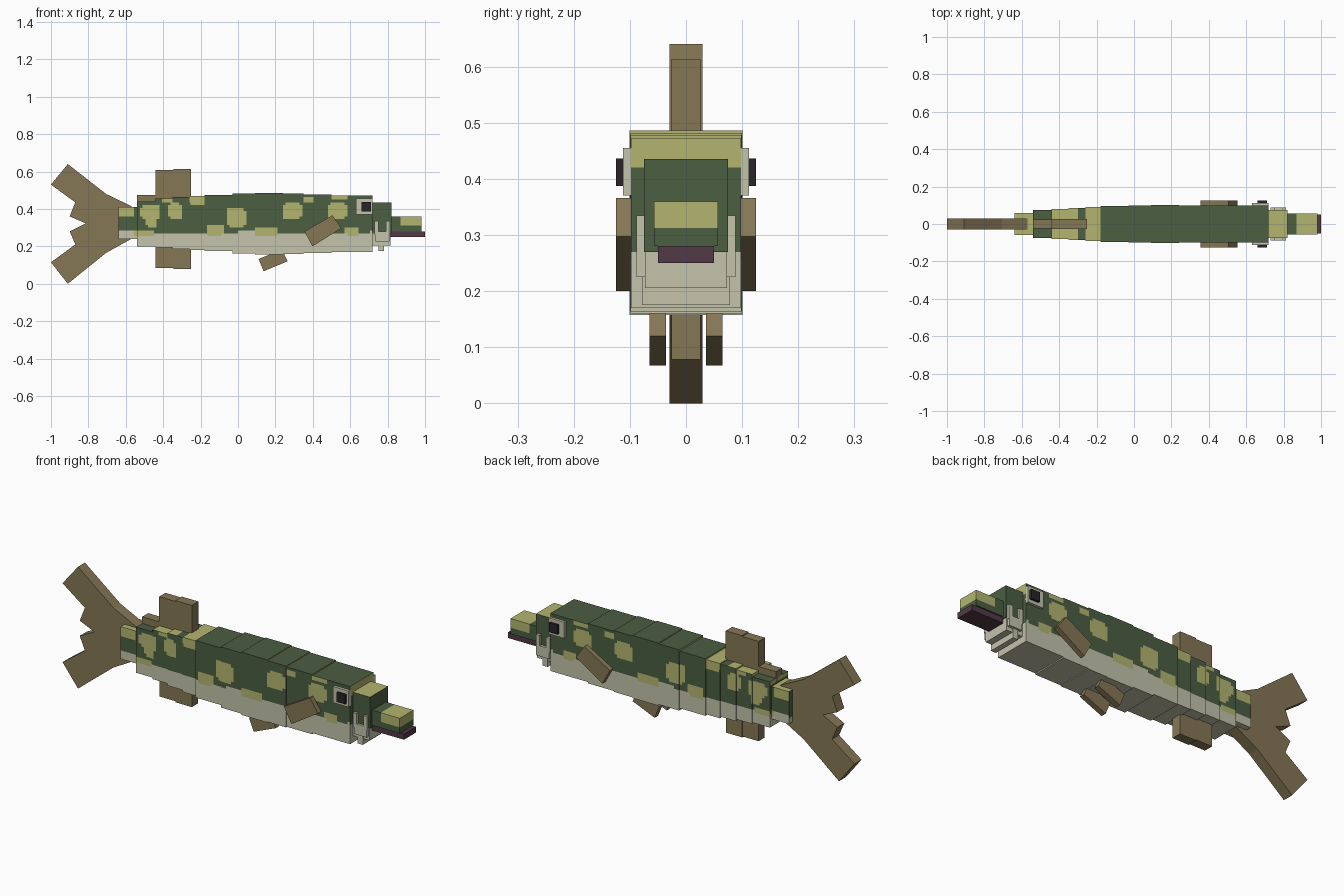
import bpy, bmesh, math
from mathutils import Vector

cube = bpy.data.objects.get("Cube")
if cube:
    bpy.data.objects.remove(cube, do_unlink=True)


def make_material(name, rgb):
    linear = [((c / 255 + 0.055) / 1.055) ** 2.4 for c in rgb]
    mat = bpy.data.materials.new(name)
    mat.use_nodes = True
    mat.diffuse_color = (*linear, 1)
    mat.node_tree.nodes["Principled BSDF"].inputs["Base Color"].default_value = (*linear, 1)
    return mat


green = make_material("dark green", (75, 94, 66))
yellow = make_material("olive yellow", (180, 181, 112))
cream = make_material("belly cream", (196, 195, 172))
brown = make_material("fin brown", (134, 119, 85))
purple = make_material("mouth purple", (82, 58, 70))
black = make_material("eye black", (40, 36, 41))
GREEN, YELLOW, CREAM = range(3)


def finish(name, bm, *mats):
    bmesh.ops.recalc_face_normals(bm, faces=bm.faces)
    mesh = bpy.data.meshes.new(name)
    bm.to_mesh(mesh)
    bm.free()
    for mat in mats:
        mesh.materials.append(mat)
    obj = bpy.data.objects.new(name, mesh)
    bpy.context.collection.objects.link(obj)
    return obj


def box_mesh(x0, x1, y0, y1, z0, z1):
    bm = bmesh.new()
    bmesh.ops.create_cube(bm, size=1)
    for v in bm.verts:
        v.co = Vector((x1 if v.co.x > 0 else x0, y1 if v.co.y > 0 else y0, z1 if v.co.z > 0 else z0))
    return bm


def box(name, mat, x0, x1, y0, y1, z0, z1):
    return finish(name, box_mesh(x0, x1, y0, y1, z0, z1), mat)


def prism(name, mat, outline, y0, y1):
    """Side outline in x and z, extruded across y."""
    bm = bmesh.new()
    face = bm.faces.new([bm.verts.new((x, y0, z)) for x, z in outline])
    result = bmesh.ops.extrude_face_region(bm, geom=[face])
    moved = [g for g in result["geom"] if isinstance(g, bmesh.types.BMVert)]
    bmesh.ops.translate(bm, verts=moved, vec=(0, y1 - y0, 0))
    return finish(name, bm, mat)


def cut(bm, axis, low, high, step):
    """Slice a mesh on a regular grid so that its faces can be coloured by rule."""
    normal = Vector([float(i == axis) for i in range(3)])
    for i in range(math.ceil(low / step), math.ceil(high / step)):
        geom = bm.verts[:] + bm.edges[:] + bm.faces[:]
        bmesh.ops.bisect_plane(bm, geom=geom, plane_co=normal * i * step, plane_no=normal)


# Side blotches: x range, z range
blotches = [
    (-.65, -.55, .36, .42), (-.52, -.42, .34, .42), (-.49, -.43, .30, .37),
    (-.55, -.45, .25, .29), (-.37, -.30, .34, .43), (-.41, -.35, .43, .47),
    (-.26, -.18, .42, .48), (-.06, .04, .30, .41), (-.17, -.08, .26, .32),
    (.09, .21, .25, .30), (.24, .34, .34, .43), (.35, .41, .43, .47),
    (.48, .58, .34, .43), (.50, .58, .45, .48), (.57, .65, .26, .30),
]
top_bands = [(-.64, -.54), (-.44, -.30), (-.26, -.18)]


def body_colour(centre, normal):
    x, z = centre.x, centre.z
    if normal.z > .5:
        return YELLOW if any(a < x < b for a, b in top_bands) else GREEN
    if normal.z < -.5:
        return CREAM
    if abs(normal.x) > .5:
        return CREAM if z < .275 else YELLOW if z > .42 else GREEN
    for a, b, c, d in blotches:
        across, up = (2 * x - a - b) / (b - a), (2 * z - c - d) / (d - c)
        if across ** 4 + up ** 4 < 1:
            return YELLOW
    return CREAM if z < .272 + .008 * math.sin(9 * x + 7) else GREEN


# Stepped body: x start, half width, bottom, top
steps = [
    (-.64, .06, .24, .41), (-.54, .075, .20, .44), (-.44, .08, .195, .455),
    (-.35, .085, .187, .463), (-.26, .09, .18, .468), (-.18, .096, .174, .474),
    (-.03, .1, .163, .482), (.09, .101, .157, .486), (.24, .1, .16, .482),
    (.35, .099, .164, .478), (.50, .098, .17, .473),
]
ends = [s[0] for s in steps[1:]] + [.72]
for (x0, w, z0, z1), x1 in zip(steps, ends):
    bm = box_mesh(x0, x1, -w, w, z0, z1)
    cut(bm, 0, x0, x1, .015)
    cut(bm, 2, z0, z1, .015)
    bm.normal_update()
    for f in bm.faces:
        f.material_index = body_colour(f.calc_center_median(), f.normal)
    finish("body_segment", bm, green, yellow, cream)

# Head with a yellow crown
bm = box_mesh(.72, .82, -.075, .075, .27, .435)
bm.normal_update()
for f in bm.faces:
    f.material_index = YELLOW if f.normal.z > .5 else GREEN
finish("head", bm, green, yellow, cream)

# Snout with a yellow tip
bm = box_mesh(.82, .98, -.057, .057, .28, .36)
cut(bm, 0, .82, .98, .87)
cut(bm, 2, .28, .36, .312)
bm.normal_update()
for f in bm.faces:
    c = f.calc_center_median()
    f.material_index = YELLOW if c.x > .87 and c.z > .312 else GREEN
finish("snout", bm, green, yellow, cream)

# Mouth and throat
box("mouth", purple, .80, 1, -.05, .05, .25, .28)
box("lower_jaw", cream, .72, .815, -.073, .073, .205, .27)
box("throat", cream, .75, .78, -.078, .078, .175, .27)

# Paired parts
pectoral = [(.355, .28), (.505, .366), (.553, .297), (.398, .20)]
pelvic = [(.11, .132), (.235, .184), (.265, .12), (.137, .067)]
for side, s in (("right", -1), ("left", 1)):
    box(side + "_gill", cream, .735, .81, s * .07, s * .088, .225, .28)
    for x in (.73, .79):
        box(side + "_gill_tab", cream, x, x + .022, s * .07, s * .088, .26, .335)
    box(side + "_eye_rim", cream, .63, .72, s * .09, s * .112, .37, .455)
    box(side + "_eye", black, .66, .71, s * .1, s * .125, .387, .436)
    prism(side + "_pectoral_fin", brown, pectoral, s * .095, s * .125)
    prism(side + "_pelvic_fin", brown, pelvic, s * .036, s * .065)

# Fins on the centre line
box("dorsal_fin_back", brown, -.44, -.345, -.026, .026, .44, .608)
box("dorsal_fin_front", brown, -.345, -.25, -.027, .027, .44, .613)
box("rear_dorsal_ridge", brown, -.54, -.44, -.025, .025, .42, .475)
box("anal_fin_back", brown, -.44, -.345, -.025, .025, .083, .21)
box("anal_fin_front", brown, -.345, -.25, -.026, .026, .078, .21)

# Forked tail
tail = [
    (-1, .53), (-.91, .64), (-.705, .48), (-.57, .415), (-.57, .24),
    (-.705, .165), (-.91, 0), (-1, .115), (-.87, .21), (-.90, .28),
    (-.815, .323), (-.90, .36), (-.87, .435),
]
prism("tail_fin", brown, tail, -.029, .029)
